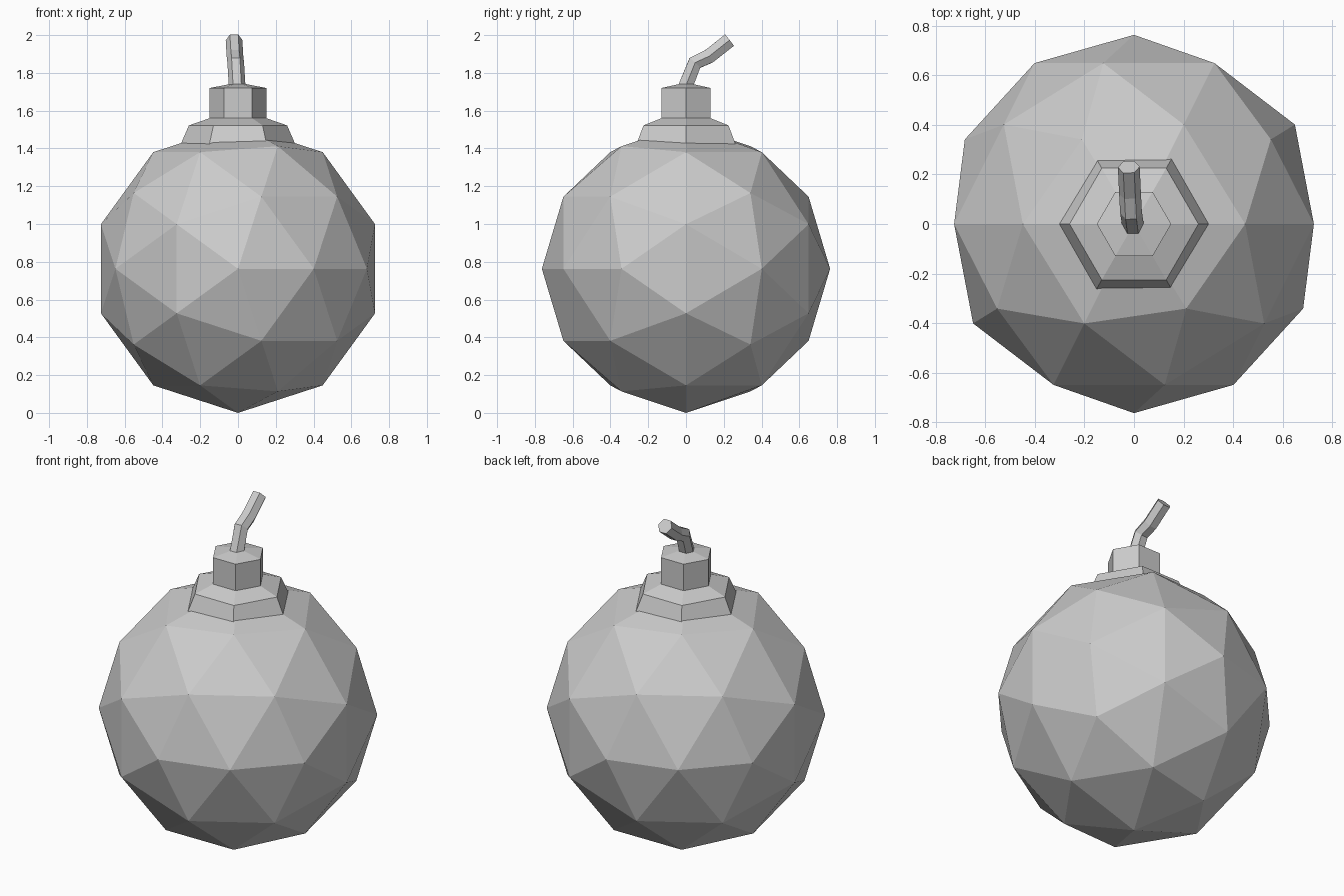
import bpy, bmesh, math
from mathutils import Vector, Matrix

if "Cube" in bpy.data.objects:
    bpy.data.objects.remove(bpy.data.objects["Cube"])

grey = bpy.data.materials.new("grey")
grey.diffuse_color = (0.6, 0.6, 0.6, 1)
grey.use_nodes = True
grey.node_tree.nodes["Principled BSDF"].inputs["Base Color"].default_value = grey.diffuse_color


def finish(bm, name):
    """Turn a bmesh into a flat-shaded, coloured object."""
    bmesh.ops.recalc_face_normals(bm, faces=bm.faces[:])
    mesh = bpy.data.meshes.new(name)
    bm.to_mesh(mesh)
    bm.free()
    mesh.materials.append(grey)
    obj = bpy.data.objects.new(name, mesh)
    bpy.context.collection.objects.link(obj)


def skin(bm, rings):
    """Bridge successive rings of points and cap both ends."""
    loops = [[bm.verts.new(p) for p in ring] for ring in rings]
    for a, b in zip(loops, loops[1:]):
        n = len(a)
        for i in range(n):
            j = (i + 1) % n
            bm.faces.new((a[i], a[j], b[j], b[i]))
    bm.faces.new(loops[0][::-1])
    bm.faces.new(loops[-1])


def hex_ring(centre, radius, side=Vector((1, 0, 0)), other=Vector((0, 1, 0))):
    return [centre + radius * (side * math.cos(a) + other * math.sin(a))
            for a in (math.tau * i / 6 for i in range(6))]


def hex_turned(name, profile):
    """Six-sided solid from (radius, z) pairs."""
    bm = bmesh.new()
    skin(bm, [hex_ring(Vector((0, 0, z)), r) for r, z in profile])
    finish(bm, name)


# Round body: faceted ball with its poles along y
R = 0.763
bm = bmesh.new()
bmesh.ops.create_icosphere(
    bm, subdivisions=2, radius=R,
    matrix=Matrix.Translation((0, 0, R)) @ Matrix.Rotation(math.pi / 2, 4, 'X'))
finish(bm, "body")

# Stepped collar and neck in one six-sided turned shape
hex_turned("neck", [(0.313, 1.40), (0.26, 1.522), (0.15, 1.56),
                    (0.15, 1.72), (0.03, 1.743)])

# Bent fuse: six-sided tube along a short path
path = [Vector(p) for p in ((-0.004, -0.006, 1.72), (-0.012, 0.047, 1.853),
                            (-0.016, 0.122, 1.888), (-0.021, 0.23, 1.973))]
rings = []
for i, p in enumerate(path):
    before = (p - path[i - 1]).normalized() if i else Vector()
    after = (path[i + 1] - p).normalized() if i < len(path) - 1 else Vector()
    t = (before + after).normalized()
    side = (Vector((1, 0, 0)) - t * t.x).normalized()
    rings.append(hex_ring(p, 0.044, side, t.cross(side)))
bm = bmesh.new()
skin(bm, rings)
finish(bm, "fuse")
